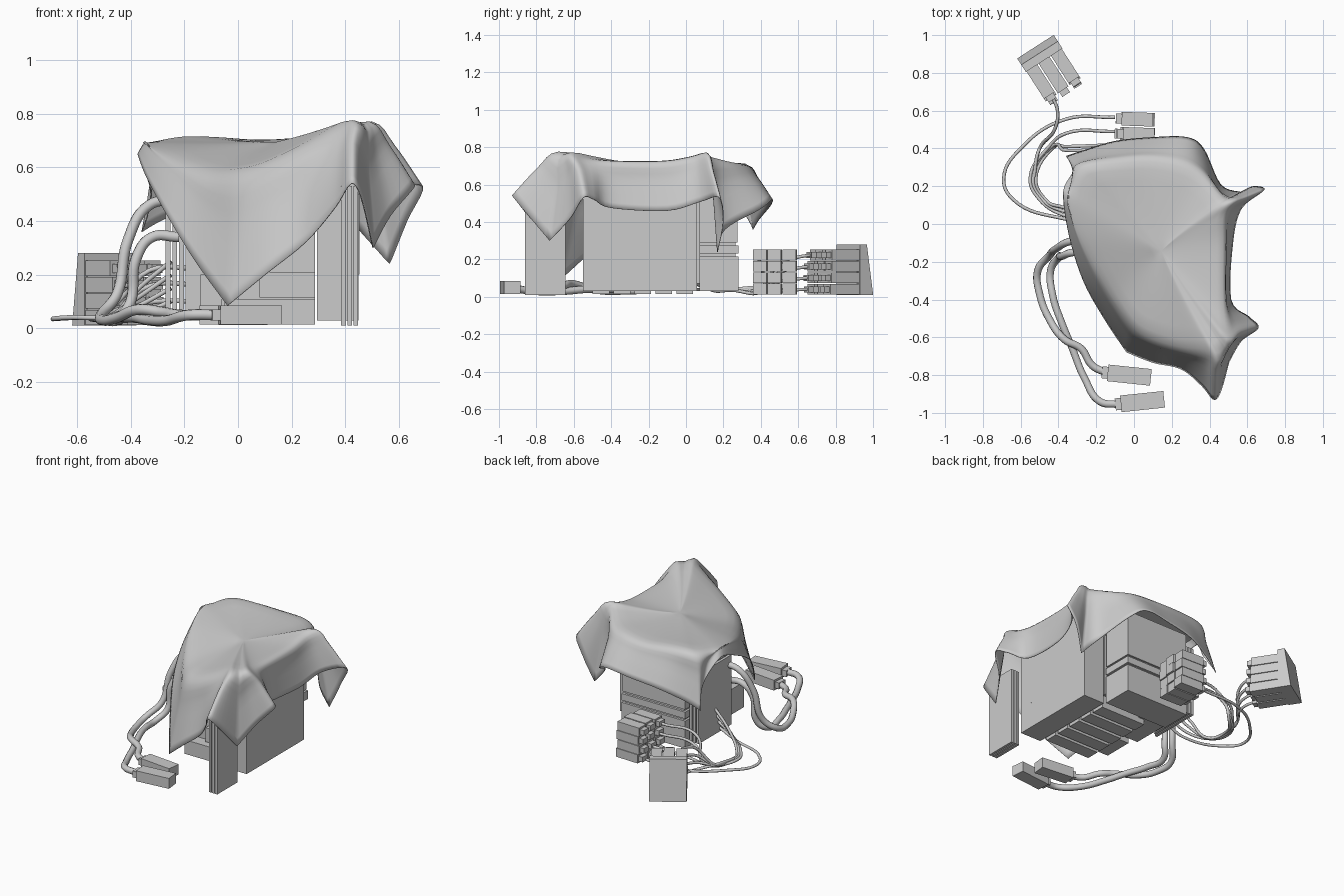
import bpy, bmesh, random
from math import radians
from mathutils import Vector, Matrix

random.seed(4)
if "Cube" in bpy.data.objects:
    bpy.data.objects.remove(bpy.data.objects["Cube"])

grey = bpy.data.materials.new("plain grey")
grey.use_nodes = True
tone = (0.6, 0.6, 0.6, 1)
grey.diffuse_color = tone
grey.node_tree.nodes["Principled BSDF"].inputs["Base Color"].default_value = tone


def finish(name, bm, place=None):
    mesh = bpy.data.meshes.new(name)
    bmesh.ops.recalc_face_normals(bm, faces=bm.faces)
    bm.to_mesh(mesh)
    bm.free()
    mesh.materials.append(grey)
    obj = bpy.data.objects.new(name, mesh)
    bpy.context.collection.objects.link(obj)
    if place:
        obj.matrix_world = place
    return obj


def add_box(bm, x, y, z):
    """Axis-aligned box from three (low, high) ranges."""
    verts = bmesh.ops.create_cube(bm, size=1)["verts"]
    for v in verts:
        v.co = Vector([(r[0] + r[1]) / 2 + c * (r[1] - r[0]) for r, c in zip((x, y, z), v.co)])
    return verts


def box(name, x, y, z):
    bm = bmesh.new()
    add_box(bm, x, y, z)
    return finish(name, bm)


def placed(x, y, angle):
    return Matrix.Translation((x, y, 0)) @ Matrix.Rotation(radians(angle), 4, "Z")


def add_plug(bm, x, y, z, length, width, height):
    """Plug lying along x with its narrow neck on the -x end."""
    add_box(bm, (x, x + length), (y - width / 2, y + width / 2), (z, z + height))
    add_box(bm, (x - 0.03, x), (y - width * 0.36, y + width * 0.36),
            (z + height * 0.2, z + height * 0.8))


# Cases under the cloth
box("large_case", (0.295, 0.45), (-0.55, 0.06), (0.03, 0.67))
box("large_case_seam", (0.45, 0.453), (-0.453, -0.447), (0.2, 0.5))
box("middle_case", (0.0, 0.288), (-0.42, 0.06), (0.1, 0.52))
box("middle_case_front", (0.08, 0.288), (-0.46, -0.42), (0.115, 0.21))
box("side_case", (-0.195, -0.005), (-0.2, 0.06), (0.05, 0.54))
box("low_front_box", (-0.14, -0.06), (-0.42, -0.22), (0.03, 0.2))

# Row of flat units below the middle case
bm = bmesh.new()
for i in range(5):
    y = -0.5 + i * 0.112
    add_box(bm, (-0.05, 0.288), (y, y + 0.09), (0.015, 0.11))
finish("flat_units", bm)

# Rear case in layers
bm = bmesh.new()
for low, high, inset in ((0.03, 0.215, 0), (0.215, 0.23, 0.015), (0.23, 0.275, 0),
                         (0.275, 0.29, 0.015), (0.29, 0.6, 0.004)):
    add_box(bm, (-0.19 + inset, 0.285 - inset), (0.072, 0.28 - inset), (low, high))
finish("rear_case", bm)

# Upright slabs at the front corner and on the cable side
bm = bmesh.new()
for i in range(3):
    x = 0.385 + i * 0.023
    add_box(bm, (x, x + 0.017), (-0.86, -0.645), (0.01, 0.53))
finish("front_slabs", bm)
bm = bmesh.new()
for i in range(3):
    x = -0.27 + i * 0.025
    add_box(bm, (x, x + 0.018), (-0.1 + i * 0.02, 0.25), (0.07, 0.54))
finish("side_slabs", bm)

# Two thick-cable plugs in front
for name, x, y, angle in (("front_plug_inner", -0.025, -0.8, -6), ("front_plug_outer", 0.045, -0.94, 6)):
    bm = bmesh.new()
    add_plug(bm, -0.115, 0, 0.015, 0.23, 0.088, 0.07)
    finish(name, bm, placed(x, y, angle))

# Rear stack of plugs
bm = bmesh.new()
for y in (0.397, 0.475, 0.555):
    for row in range(4):
        add_plug(bm, -0.08 + random.uniform(-0.01, 0.01), y, 0.012 + row * 0.061, 0.165, 0.072, 0.058)
finish("plug_stack", bm, placed(0, 0, -2))

# Turned block with plugs in a tapered holder
place = placed(-0.5, 0.905, 32.7)
bm = bmesh.new()
for v in add_box(bm, (-0.115, 0.115), (-0.045, 0.04), (0.01, 0.28)):
    if v.co.z > 0.2 and v.co.y > 0:
        v.co.y -= 0.04
finish("plug_holder", bm, place)
bm = bmesh.new()
for x in (-0.077, 0, 0.077):
    for row in range(4):
        z = 0.012 + row * 0.061
        end = -0.225 + random.uniform(-0.01, 0.01)
        add_box(bm, (x - 0.034, x + 0.034), (end, -0.045), (z, z + 0.057))
        add_box(bm, (x - 0.024, x + 0.024), (end - 0.03, end), (z + 0.011, z + 0.044))
finish("holder_plugs", bm, place)


# Cables
def cable(name, radius, points):
    curve = bpy.data.curves.new(name, "CURVE")
    curve.dimensions = "3D"
    curve.bevel_depth = radius
    curve.bevel_resolution = 3
    curve.resolution_u = 8
    curve.use_fill_caps = True
    spline = curve.splines.new("BEZIER")
    spline.bezier_points.add(len(points) - 1)
    for p, co in zip(spline.bezier_points, points):
        p.co = co
        p.handle_left_type = p.handle_right_type = "AUTO"
    curve.materials.append(grey)
    obj = bpy.data.objects.new(name, curve)
    bpy.context.collection.objects.link(obj)
    bpy.ops.object.select_all(action="DESELECT")
    obj.select_set(True)
    bpy.context.view_layer.objects.active = obj
    bpy.ops.object.convert(target="MESH")
    bpy.ops.object.shade_smooth_by_angle(angle=radians(60))


cable("thick_cable_outer", 0.02, [
    (-0.22, -0.08, 0.48), (-0.33, -0.09, 0.46), (-0.41, -0.13, 0.33), (-0.45, -0.17, 0.13),
    (-0.51, -0.25, 0.05), (-0.5, -0.37, 0.03), (-0.45, -0.5, 0.04), (-0.37, -0.61, 0.07),
    (-0.28, -0.66, 0.06), (-0.22, -0.75, 0.05), (-0.14, -0.79, 0.05)])
cable("thick_cable_inner", 0.02, [
    (-0.22, -0.15, 0.34), (-0.32, -0.15, 0.34), (-0.38, -0.17, 0.26), (-0.4, -0.18, 0.1),
    (-0.44, -0.24, 0.04), (-0.43, -0.38, 0.04), (-0.38, -0.53, 0.04), (-0.33, -0.65, 0.03),
    (-0.26, -0.82, 0.03), (-0.18, -0.94, 0.05), (-0.08, -0.955, 0.05)])

for i, (reach, y, z) in enumerate(((-0.69, 0.565, 0.04), (-0.55, 0.49, 0.1),
                                   (-0.535, 0.42, 0.16), (-0.52, 0.4, 0.22))):
    cable("thin_cable_%d" % (i + 1), 0.009, [
        (-0.25, 0.02 + i * 0.015, 0.1 + i * 0.05), (-0.38, 0.03 + i * 0.02, 0.05 + i * 0.03),
        (reach + 0.05, 0.13, 0.04), (reach, 0.24, 0.035), (reach + 0.1, 0.41, 0.04),
        (-0.36, y - 0.01, z * 0.9), (-0.1, y, z)])
for i in range(4):
    z = 0.04 + i * 0.061
    cable("holder_cable_%d" % (i + 1), 0.009, [
        (-0.43, 0.67, z), (-0.405, 0.6, z * 0.95), (-0.42, 0.5, z * 0.8),
        (-0.5, 0.4, 0.05), (-0.53, 0.25, 0.04)])


# Draped cloth: hem and shoulder loops, counter-clockwise from the front tip
hem = [(-.04, -.68, .085), (.1, -.735, .2), (.25, -.77, .32), (.36, -.86, .45), (.42, -.93, .54),
       (.46, -.89, .49), (.505, -.73, .3), (.57, -.62, .42), (.66, -.55, .53), (.61, -.49, .52),
       (.515, -.4, .475), (.525, -.1, .46), (.57, .08, .51), (.69, .18, .53), (.63, .2, .4),
       (.565, .17, .24), (.46, .21, .36), (.37, .4, .47), (.28, .46, .52), (.1, .46, .5),
       (-.1, .44, .47), (-.27, .39, .41), (-.36, .36, .36), (-.325, .28, .5), (-.375, .17, .65),
       (-.345, -.06, .57), (-.27, -.3, .43), (-.16, -.5, .25)]
corners = [0, 6, 15, 22, 28]
shoulder = [(.0, -.55, .57), (.1, -.61, .6), (.24, -.65, .67), (.37, -.66, .75), (.42, -.68, .775),
            (.45, -.68, .77), (.47, -.66, .76), (.48, -.64, .765), (.49, -.6, .77), (.48, -.52, .74),
            (.47, -.38, .725), (.47, -.12, .725), (.47, .03, .75), (.5, .1, .77), (.49, .12, .765),
            (.47, .13, .75), (.44, .16, .74), (.36, .24, .72), (.25, .3, .71), (.08, .33, .7),
            (-.1, .32, .71), (-.22, .31, .71), (-.29, .28, .7), (-.32, .2, .695), (-.33, .1, .69),
            (-.28, -.06, .66), (-.2, -.23, .615), (-.1, -.41, .57)]
centre = Vector((0.1, -0.12, 0.685))


def spline_points(pts, steps, closed):
    """Smooth interpolation through the points."""
    n = len(pts)
    pick = (lambda i: pts[i % n]) if closed else (lambda i: pts[min(max(i, 0), n - 1)])
    out = []
    for i in range(n if closed else n - 1):
        a, b, c, d = (pick(i + k) for k in (-1, 0, 1, 2))
        for s in range(steps):
            t = s / steps
            out.append(b + (c - a) * (t / 2) + (a * 2 - b * 5 + c * 4 - d) * (t * t / 2)
                       + (b * 3 - a - c * 3 + d) * (t ** 3 / 2))
    return out if closed else out + [pts[-1]]


# The hem is smooth between the four pointed corners
edge = [Vector(p) for p in hem + hem[:1]]
outer = []
for start, end in zip(corners, corners[1:]):
    outer += spline_points(edge[start:end + 1], 5, False)[:-1]
upper = spline_points([Vector(p) for p in shoulder], 5, True)
bm = bmesh.new()
columns = []
middle = bm.verts.new(centre)
for low, top in zip(outer, upper):
    bulge = top.lerp(low, 0.45) + Vector((0, 0, 0.02))
    # The top levels out towards the middle
    inside = centre.lerp(top, 0.55)
    inside.z = centre.z + (top.z - centre.z) * 0.4
    path = spline_points([centre, inside, top, bulge, low], 4, False)
    columns.append([bm.verts.new(p) for p in path[1:]])
for i, col in enumerate(columns):
    nxt = columns[(i + 1) % len(columns)]
    bm.faces.new((middle, col[0], nxt[0]))
    for j in range(len(col) - 1):
        bm.faces.new((col[j], col[j + 1], nxt[j + 1], nxt[j]))
# Relax the inner area so that the top flows evenly
inner = [middle] + [v for col in columns for v in col[:6]]
for _ in range(60):
    bmesh.ops.smooth_vert(bm, verts=inner, factor=0.5,
                          use_axis_x=True, use_axis_y=True, use_axis_z=True)
cloth = finish("draped_cloth", bm)
cloth.data.shade_smooth()
thick = cloth.modifiers.new("thickness", "SOLIDIFY")
thick.thickness = 0.004
